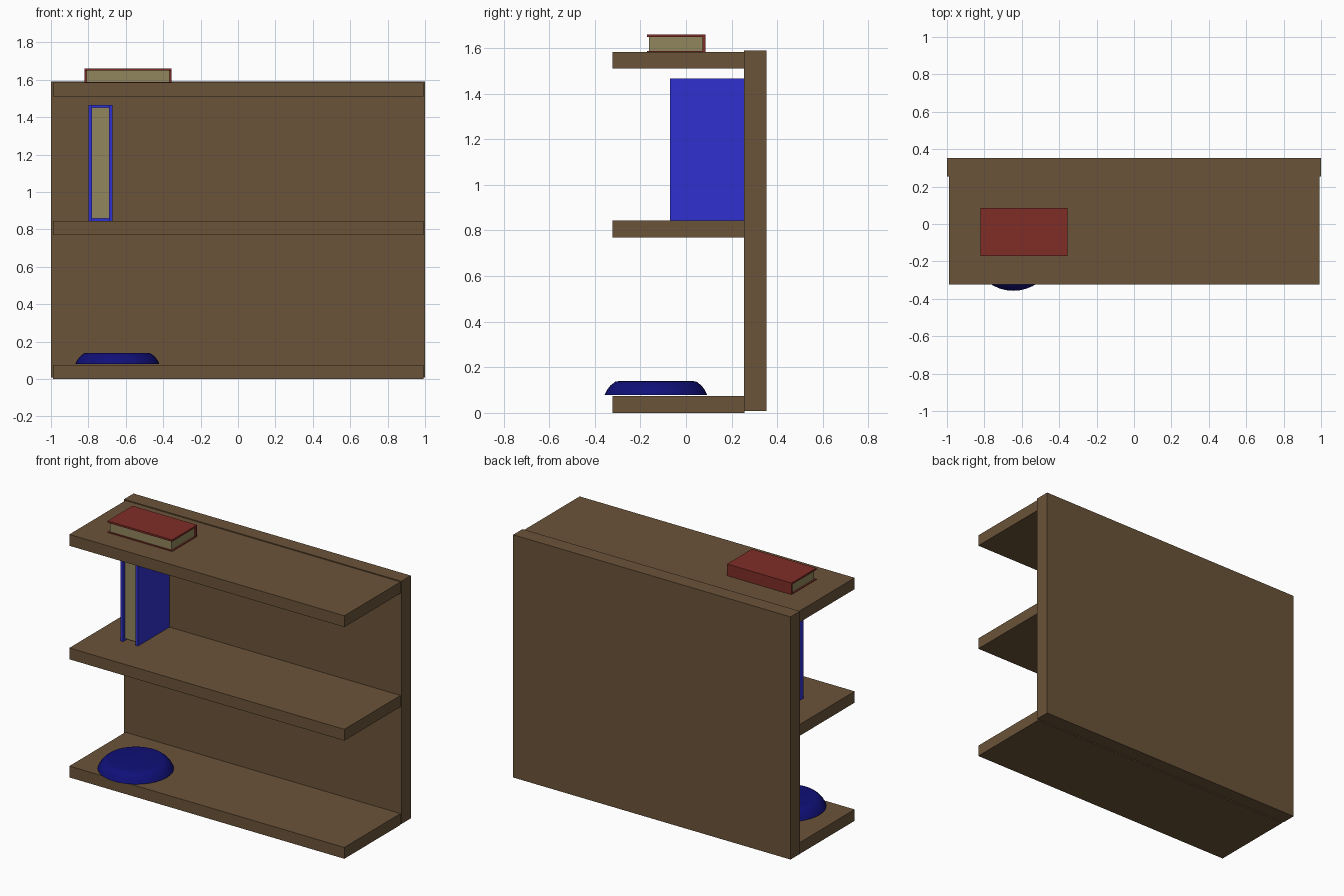
import bpy, bmesh, math

if "Cube" in bpy.data.objects:
    bpy.data.objects.remove(bpy.data.objects["Cube"])


def material(name, rgb):
    m = bpy.data.materials.new(name)
    m.diffuse_color = (*rgb, 1)
    m.use_nodes = True
    m.node_tree.nodes["Principled BSDF"].inputs["Base Color"].default_value = m.diffuse_color
    return m


wood = material("brown wood", (0.145, 0.087, 0.041))
red = material("red cover", (0.215, 0.026, 0.019))
blue = material("blue cover", (0.03, 0.03, 0.63))
paper = material("tan paper", (0.285, 0.24, 0.11))
navy = material("navy glaze", (0.005, 0.005, 0.19))


def finish(name, bm, mat):
    me = bpy.data.meshes.new(name)
    bmesh.ops.recalc_face_normals(bm, faces=bm.faces)
    bm.to_mesh(me)
    bm.free()
    me.materials.append(mat)
    ob = bpy.data.objects.new(name, me)
    bpy.context.collection.objects.link(ob)
    return ob


def box(name, x, y, z, mat):
    """Box from (min, max) ranges on each axis."""
    bm = bmesh.new()
    bmesh.ops.create_cube(bm, size=1)
    for v in bm.verts:
        v.co = [r[0] if c < 0 else r[1] for c, r in zip(v.co, (x, y, z))]
    return finish(name, bm, mat)


# Bookcase: back panel and three shelves
box("back_panel", (-1, 1), (0.255, 0.352), (0.008, 1.59), wood)
for name, z in (("bottom", 0), ("middle", 0.77), ("top", 1.51)):
    box(name + "_shelf", (-0.99, 0.993), (-0.323, 0.256), (z, z + 0.074), wood)

# Book lying on the top shelf, spine to the back
X, Y = (-0.82, -0.355), (-0.172, 0.085)
box("flat_book_lower_cover", X, Y, (1.576, 1.588), red)
box("flat_book_upper_cover", X, Y, (1.648, 1.66), red)
box("flat_book_spine", X, (0.072, 0.085), (1.588, 1.648), red)
box("flat_book_pages", (-0.81, -0.365), (-0.162, 0.072), (1.588, 1.648), paper)

# Book standing on the middle shelf, spine against the panel
Y, Z = (-0.07, 0.254), (0.843, 1.466)
box("standing_book_left_cover", (-0.798, -0.78), Y, Z, blue)
box("standing_book_right_cover", (-0.69, -0.672), Y, Z, blue)
box("standing_book_spine", (-0.78, -0.69), (0.236, 0.254), Z, blue)
box("standing_book_pages", (-0.78, -0.69), (-0.052, 0.236), (0.858, 1.452), paper)

# Upturned dish on the bottom shelf: lathed profile
profile = [(0.225, 0.079), (0.215, 0.1), (0.2, 0.12), (0.178, 0.137), (0.165, 0.139)]
N = 40
bm = bmesh.new()
rings = [[bm.verts.new((-0.645 + r * math.cos(2 * math.pi * i / N),
                        -0.132 + r * math.sin(2 * math.pi * i / N), z))
          for i in range(N)] for r, z in profile]
for a, b in zip(rings, rings[1:]):
    for i in range(N):
        j = (i + 1) % N
        bm.faces.new((a[i], a[j], b[j], b[i]))
bm.faces.new(rings[-1])
bm.faces.new(rings[0][::-1])
dish = finish("dish", bm, navy)
bpy.context.view_layer.objects.active = dish
dish.select_set(True)
bpy.ops.object.shade_smooth_by_angle(angle=math.radians(30))
